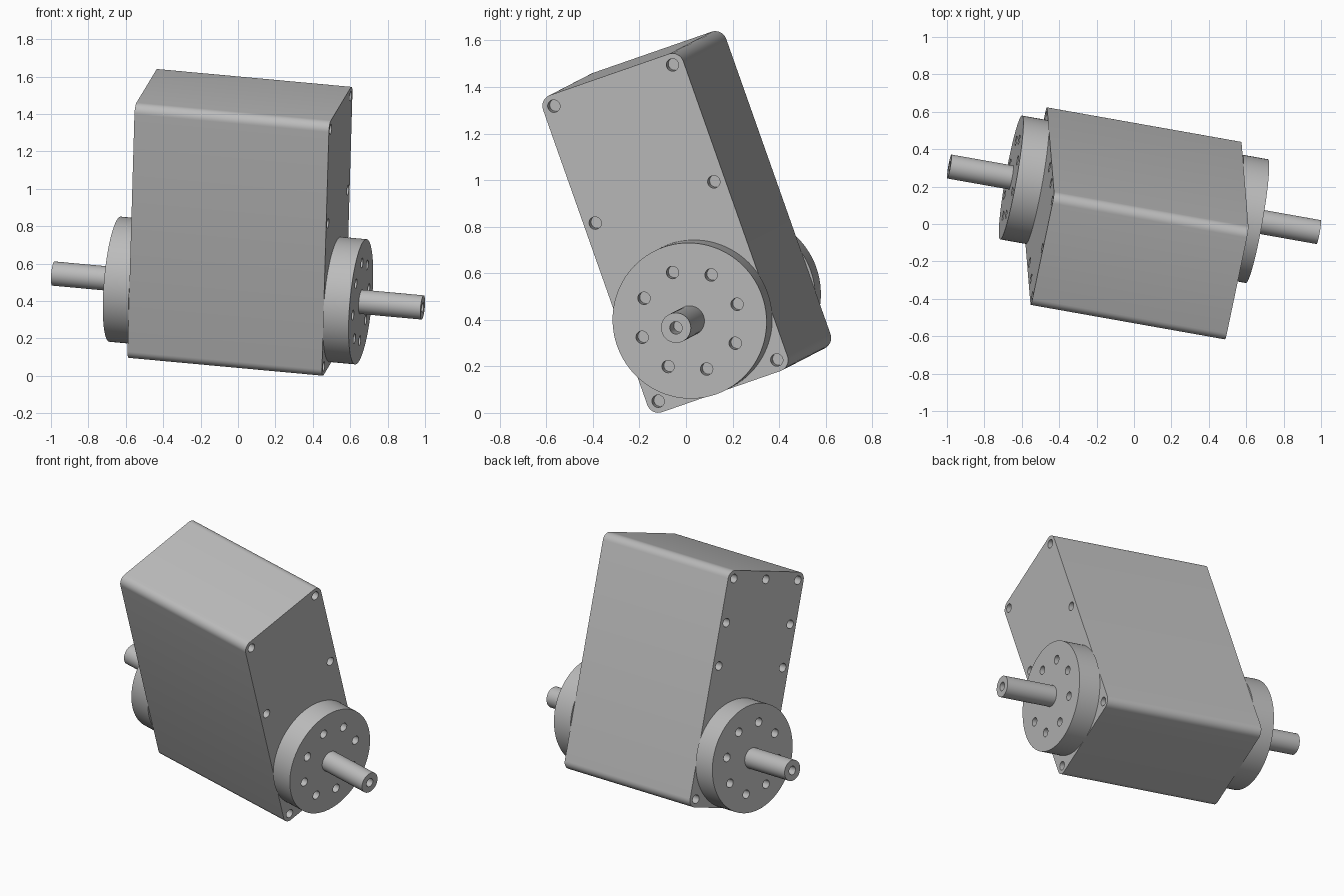
import bpy, bmesh, math
from mathutils import Matrix, Vector

cube = bpy.data.objects.get("Cube")
if cube:
    bpy.data.objects.remove(cube, do_unlink=True)

# Tilted frame: local X runs along the shaft, Y across the housing, Z up its length
axis = Vector((0.980, -0.174, -0.090)).normalized()
length = Vector((0.0275, -0.333, 0.9425))
across = length.cross(axis).normalized()
length = axis.cross(across)
FRAME = Matrix((axis, across, length)).transposed().to_4x4()
FRAME.translation = (0, 0.132, 0.456)

HALF = 0.53                  # half thickness of the housing
FLANGE_END = 0.67
SHAFT_END = 1.007
BOLT_X, TOP, BOTTOM = 0.275, 1.059, -0.286
CORNER = 0.05
HOLE_R, HOLE_DEPTH = 0.027, 0.05

metal = bpy.data.materials.new("grey_metal")
metal.use_nodes = True
GREY = (0.5, 0.5, 0.5, 1)
metal.diffuse_color = GREY
metal.node_tree.nodes["Principled BSDF"].inputs["Base Color"].default_value = GREY


def add_rod(bm, x0, x1, radius, y=0, z=0, sides=64):
    """Capped cylinder along local X."""
    place = Matrix.Translation(((x0 + x1) / 2, y, z)) @ Matrix.Rotation(math.pi / 2, 4, 'Y')
    bmesh.ops.create_cone(bm, cap_ends=True, segments=sides, radius1=radius,
                          radius2=radius, depth=abs(x1 - x0), matrix=place)


def make_object(name, bm):
    mesh = bpy.data.meshes.new(name)
    bm.to_mesh(mesh)
    bm.free()
    mesh.materials.append(metal)
    obj = bpy.data.objects.new(name, mesh)
    bpy.context.collection.objects.link(obj)
    obj.matrix_world = FRAME
    return obj


def drill(obj, holes):
    """Cut blind holes; each hole is (face x, y, z, depth)."""
    bm = bmesh.new()
    for x, y, z, depth in holes:
        side = math.copysign(1, x)
        add_rod(bm, x - side * depth, x + side * 0.02, HOLE_R, y, z, 24)
    cutter = make_object("hole_cutter", bm)
    cutter.hide_render = True
    mod = obj.modifiers.new("holes", 'BOOLEAN')
    mod.operation, mod.solver, mod.object = 'DIFFERENCE', 'EXACT', cutter
    bpy.context.view_layer.update()
    select(obj)
    bpy.ops.object.modifier_apply(modifier=mod.name)
    bpy.data.objects.remove(cutter, do_unlink=True)


def select(obj):
    bpy.ops.object.select_all(action='DESELECT')
    obj.select_set(True)
    bpy.context.view_layer.objects.active = obj


def finish(obj):
    select(obj)
    bpy.ops.object.shade_smooth_by_angle(angle=math.radians(30))


# Housing: a block with its four long edges rounded
bm = bmesh.new()
size = (2 * HALF, 2 * (BOLT_X + CORNER), TOP - BOTTOM + 2 * CORNER)
bmesh.ops.create_cube(bm, size=1, matrix=Matrix.Translation((0, 0, (TOP + BOTTOM) / 2))
                      @ Matrix.Diagonal((*size, 1)))
long_edges = [e for e in bm.edges if abs(e.verts[0].co.x - e.verts[1].co.x) > HALF]
bmesh.ops.bevel(bm, geom=long_edges, offset=CORNER, segments=8, profile=0.5, affect='EDGES')
housing = make_object("housing", bm)

# Cover bolt holes: a denser pattern on the right-hand cover
holes = [(-HALF, 0, TOP, HOLE_DEPTH)]
for x, rows in ((HALF, (BOTTOM, 0.526, TOP)), (-HALF, (BOTTOM, 0.526, 0.79, TOP))):
    holes += [(x, y, z, HOLE_DEPTH) for z in rows for y in (-BOLT_X, BOLT_X)]
drill(housing, holes)
finish(housing)

# Flange and hollow-ended shaft on each side
for side, label in ((1, "left"), (-1, "right")):
    bm = bmesh.new()
    add_rod(bm, side * HALF, side * FLANGE_END, 0.336, sides=96)
    flange = make_object(label + "_flange", bm)
    ring = [i * math.pi / 4 for i in range(8)]
    drill(flange, [(side * FLANGE_END, 0.22 * math.cos(t), 0.22 * math.sin(t), HOLE_DEPTH)
                   for t in ring])
    finish(flange)

    bm = bmesh.new()
    add_rod(bm, side * (FLANGE_END - 0.01), side * SHAFT_END, 0.065, sides=48)
    shaft = make_object(label + "_shaft", bm)
    drill(shaft, [(side * SHAFT_END, 0, 0, 0.1)])
    finish(shaft)
